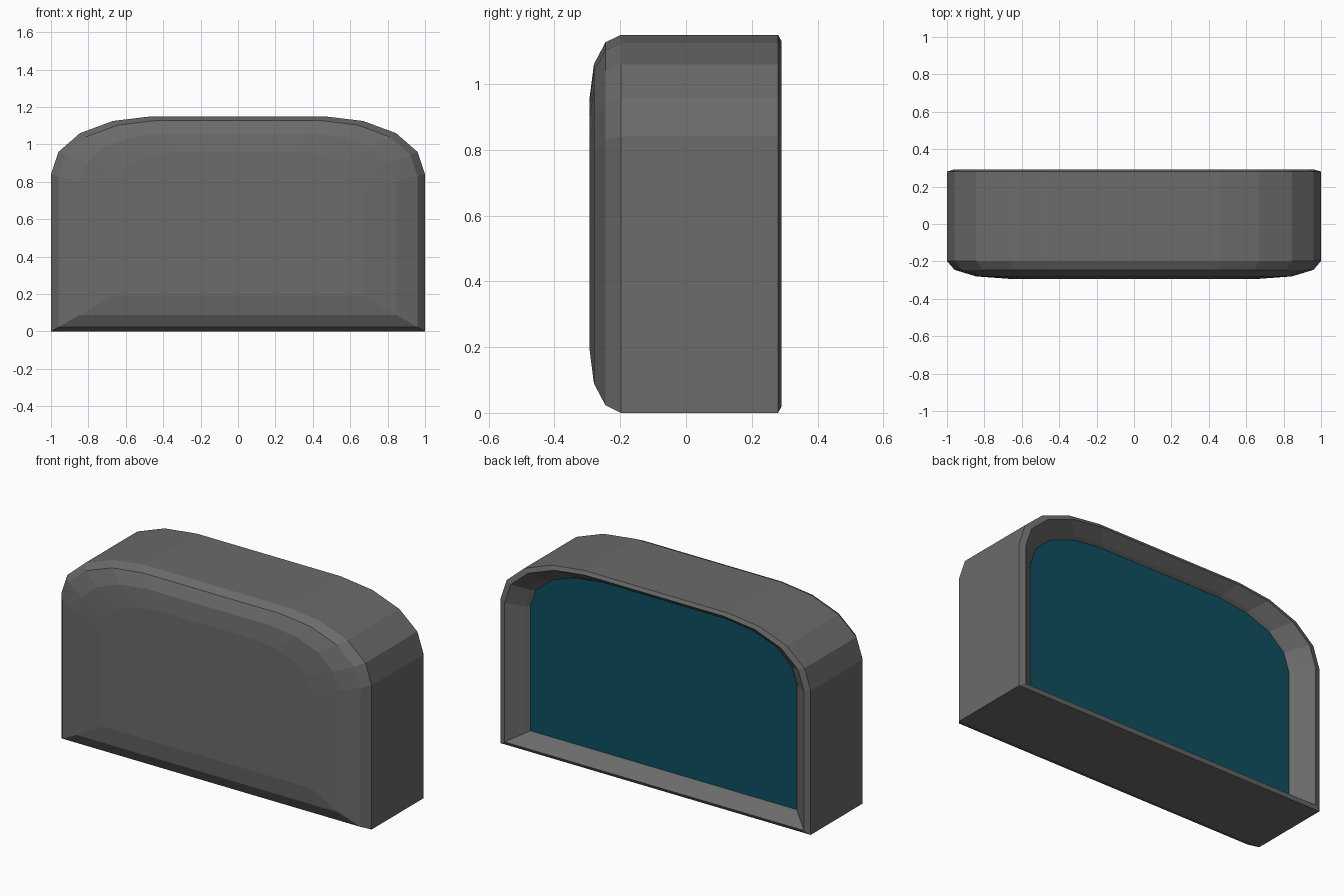
import bpy, bmesh

if "Cube" in bpy.data.objects:
    bpy.data.objects.remove(bpy.data.objects["Cube"])

MID_Z = 0.575  # height of the centre the outline shrinks towards


def material(name, rgb):
    m = bpy.data.materials.new(name)
    m.diffuse_color = (*rgb, 1.0)
    m.use_nodes = True
    m.node_tree.nodes["Principled BSDF"].inputs["Base Color"].default_value = m.diffuse_color
    return m


grey = material("dark grey plastic", (0.145, 0.145, 0.145))
teal = material("deep teal glass", (0.004, 0.078, 0.115))

# Arched outline in x/z: right half, then mirrored
half = [(1.0, 0.0), (1.0, 0.84), (0.96, 0.96), (0.845, 1.06), (0.67, 1.125), (0.465, 1.15)]
outline = half + [(-x, z) for x, z in reversed(half)]


def loft(name, rings, mat, cap_first=False, cap_last=False):
    """Skin scaled copies of the outline; each ring is (scale, y)."""
    bm = bmesh.new()
    loops = [[bm.verts.new((x * s, y, MID_Z + (z - MID_Z) * s)) for x, z in outline]
             for s, y in rings]
    n = len(outline)
    for a, b in zip(loops, loops[1:]):
        for i in range(n):
            j = (i + 1) % n
            bm.faces.new((a[i], b[i], b[j], a[j]))
    if cap_first:
        bm.faces.new(loops[0])
    if cap_last:
        bm.faces.new(list(reversed(loops[-1])))
    bm.normal_update()
    me = bpy.data.meshes.new(name)
    bm.to_mesh(me)
    bm.free()
    me.materials.append(mat)
    ob = bpy.data.objects.new(name, me)
    bpy.context.collection.objects.link(ob)
    return ob


# Housing: rounded front shell, straight sides, back rim and recess lip
loft("mirror_housing",
     [(0.67, -0.293), (0.845, -0.28), (0.96, -0.245), (1.0, -0.198),
      (1.0, 0.28), (0.965, 0.291), (0.88, 0.225), (0.86, 0.205)],
     grey, cap_first=True)

# Glass pane set in the recess
loft("mirror_glass", [(0.86, 0.205)], teal, cap_last=True)
